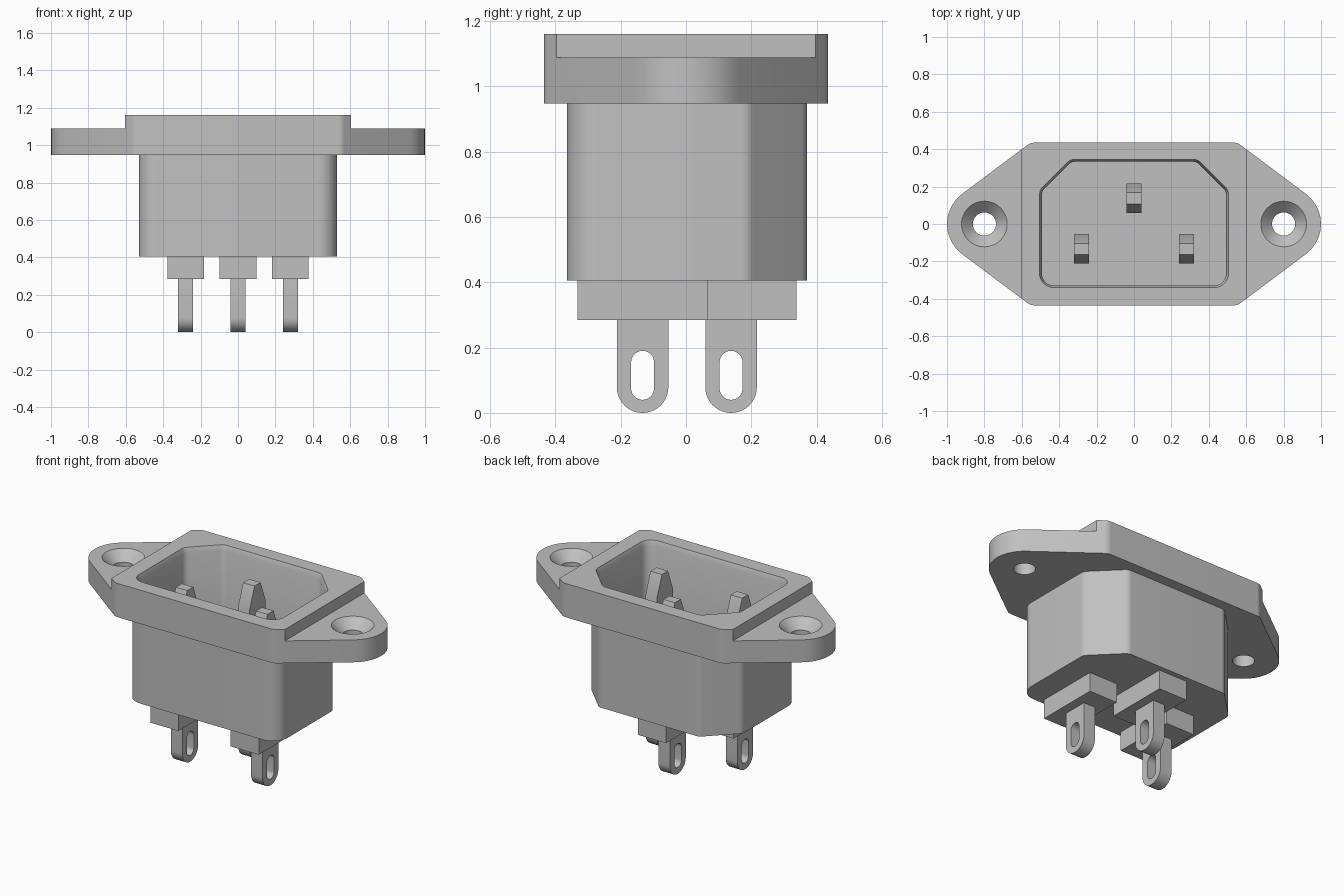
import bpy, bmesh, math
from mathutils import Vector

cube = bpy.data.objects.get("Cube")
if cube:
    bpy.data.objects.remove(cube, do_unlink=True)

grey = bpy.data.materials.new("plain grey")
grey.use_nodes = True
colour = (0.53, 0.53, 0.53, 1)
grey.diffuse_color = colour
grey.node_tree.nodes["Principled BSDF"].inputs["Base Color"].default_value = colour


def rounded(corners, steps=10):
    """Closed 2D outline from (x, y, radius) corners."""
    out = []
    for i, (x, y, r) in enumerate(corners):
        p = Vector((x, y))
        if r == 0:
            out.append(p)
            continue
        a = (Vector(corners[i - 1][:2]) - p).normalized()
        b = (Vector(corners[(i + 1) % len(corners)][:2]) - p).normalized()
        half = a.angle(b) / 2
        centre = p + (a + b).normalized() * (r / math.sin(half))
        start = p + a * (r / math.tan(half)) - centre
        end = p + b * (r / math.tan(half)) - centre
        sweep = math.pi - 2 * half
        for k in range(steps + 1):
            t = k / steps
            out.append(centre + (start * math.sin((1 - t) * sweep)
                                 + end * math.sin(t * sweep)) / math.sin(sweep))
    return out


def loft(name, rings):
    """Capped solid through rings of 3D points."""
    bm = bmesh.new()
    loops = [[bm.verts.new(p) for p in ring] for ring in rings]
    n = len(loops[0])
    for low, high in zip(loops, loops[1:]):
        for i in range(n):
            j = (i + 1) % n
            bm.faces.new((low[i], low[j], high[j], high[i]))
    bm.faces.new(loops[0][::-1])
    bm.faces.new(loops[-1])
    bmesh.ops.recalc_face_normals(bm, faces=bm.faces)
    mesh = bpy.data.meshes.new(name)
    bm.to_mesh(mesh)
    bm.free()
    mesh.materials.append(grey)
    obj = bpy.data.objects.new(name, mesh)
    bpy.context.collection.objects.link(obj)
    return obj


def flat(outline, z):
    return [(p.x, p.y, z) for p in outline]


def upright(outline, x, y):
    return [(x, y + p.x, p.y) for p in outline]


def box(name, x0, x1, y0, y1, z0, z1):
    base = rounded([(x0, y0, 0), (x1, y0, 0), (x1, y1, 0), (x0, y1, 0)])
    return loft(name, [flat(base, z0), flat(base, z1)])


def select(obj):
    bpy.ops.object.select_all(action="DESELECT")
    obj.select_set(True)
    bpy.context.view_layer.objects.active = obj


def boolean(obj, tool, operation="DIFFERENCE"):
    mod = obj.modifiers.new("boolean", "BOOLEAN")
    mod.operation, mod.solver, mod.object = operation, "EXACT", tool
    select(obj)
    bpy.ops.object.modifier_apply(modifier=mod.name)
    bpy.data.objects.remove(tool, do_unlink=True)


def smooth(obj):
    select(obj)
    bpy.ops.object.shade_smooth_by_angle(angle=math.radians(30))


def shell(d):
    """Body cross-section with two cut rear corners, inset by d."""
    c = d * math.tan(math.pi / 8)
    right = [(0.53 - d, -0.365 + d, 0.1 - d),
             (0.53 - d, 0.19 - c, 0.05), (0.35 - c, 0.37 - d, 0.05)]
    return rounded(right + [(-x, y, r) for x, y, r in right[::-1]])


# Mounting flange with rounded ears
tip, side = (1.1333, 0, 0.2), (0.553, 0.435, 0.06)
outline = rounded([tip, side, (-side[0], side[1], side[2]), (-tip[0], 0, tip[2]),
                   (-side[0], -side[1], side[2]), (side[0], -side[1], side[2])])
housing = loft("housing", [flat(outline, 0.947), flat(outline, 1.16)])
for s in (-1, 1):
    xs = sorted((s * 0.605, s * 1.2))
    boolean(housing, box("step_cutter", *xs, -0.6, 0.6, 1.088, 1.3))

# Body joined to the flange, then hollowed with a bevelled rim
boolean(housing, loft("body", [flat(shell(0), 0.405), flat(shell(0), 1.02)]), "UNION")
boolean(housing, loft("cavity", [flat(shell(d), z) for z, d in
                                 ((0.48, 0.037), (1.13, 0.037), (1.16, 0.025), (1.2, 0.009))]))

# Countersunk screw holes
for s in (-1, 1):
    rings = []
    for z, r in ((0.9, 0.062), (1.028, 0.062), (1.088, 0.122), (1.12, 0.154)):
        rings.append([(s * 0.8 + r * math.cos(k * math.tau / 48),
                       r * math.sin(k * math.tau / 48), z) for k in range(48)])
    boolean(housing, loft("screw_cutter", rings))
smooth(housing)

# Contact blades: tapered top, round slotted solder lug, boss under the body
blade = rounded([(-0.079, 0, 0.0788), (0.079, 0, 0.0788), (0.079, 0.96, 0),
                 (0.03, 1.09, 0), (-0.03, 1.09, 0), (-0.079, 0.96, 0)])
slot = rounded([(-0.035, 0.04, 0.0348), (0.035, 0.04, 0.0348),
                (0.035, 0.19, 0.0348), (-0.035, 0.19, 0.0348)])
for label, x, y in (("left", 0.28, -0.133), ("right", -0.28, -0.133), ("centre", 0, 0.138)):
    contact = loft(label + "_contact", [upright(blade, x - 0.04, y), upright(blade, x + 0.04, y)])
    boolean(contact, loft("slot_cutter", [upright(slot, x - 0.1, y), upright(slot, x + 0.1, y)]))
    smooth(contact)
    box(label + "_boss", x - 0.098, x + 0.098, y - 0.2, y + 0.2, 0.285, 0.43)
